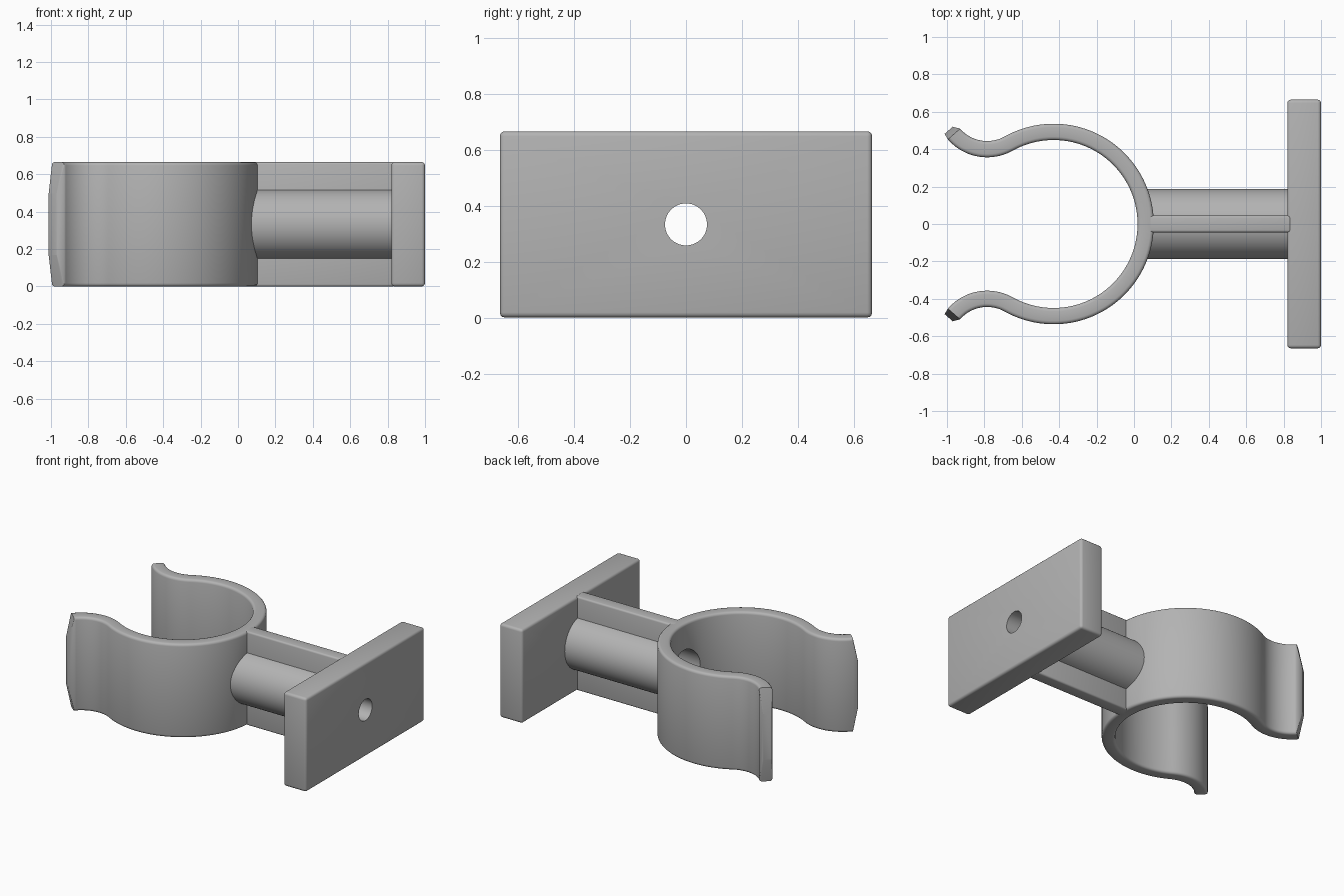
import bpy, bmesh
from math import sin, cos, pi, radians, atan2
from mathutils import Vector, Matrix

cube = bpy.data.objects.get("Cube")
if cube:
    bpy.data.objects.remove(cube, do_unlink=True)

HEIGHT = 0.665
MID = HEIGHT / 2
RING_X, RING_R = -0.43, 0.4925      # clip centre and centreline radius
LIP_X, LIP_Y, LIP_R = -0.785, 0.635, 0.235
WALL = 0.087

grey = bpy.data.materials.new("plain grey")
grey.use_nodes = True
grey.diffuse_color = (0.45, 0.45, 0.45, 1)
grey.node_tree.nodes["Principled BSDF"].inputs["Base Color"].default_value = (0.45, 0.45, 0.45, 1)


def make_object(name, bm):
    bmesh.ops.recalc_face_normals(bm, faces=bm.faces)
    mesh = bpy.data.meshes.new(name)
    bm.to_mesh(mesh)
    bm.free()
    obj = bpy.data.objects.new(name, mesh)
    bpy.context.collection.objects.link(obj)
    mesh.materials.append(grey)
    return obj


def activate(obj):
    bpy.ops.object.select_all(action='DESELECT')
    obj.select_set(True)
    bpy.context.view_layer.objects.active = obj


def block(name, x0, x1, depth, bevel):
    bm = bmesh.new()
    bmesh.ops.create_cube(bm, size=1)
    bmesh.ops.scale(bm, vec=(x1 - x0, depth, HEIGHT), verts=bm.verts)
    bmesh.ops.translate(bm, vec=((x0 + x1) / 2, 0, MID), verts=bm.verts)
    bmesh.ops.bevel(bm, geom=bm.edges[:], offset=bevel, segments=3, profile=0.5, affect='EDGES')
    return make_object(name, bm)


def x_cylinder(name, x0, x1, radius):
    bm = bmesh.new()
    bmesh.ops.create_cone(bm, cap_ends=True, segments=64, radius1=radius, radius2=radius, depth=x1 - x0)
    bmesh.ops.rotate(bm, matrix=Matrix.Rotation(pi / 2, 3, 'Y'), verts=bm.verts)
    bmesh.ops.translate(bm, vec=((x0 + x1) / 2, 0, MID), verts=bm.verts)
    return make_object(name, bm)


def cut(obj, cutter):
    activate(obj)
    mod = obj.modifiers.new("hole", 'BOOLEAN')
    mod.operation, mod.solver, mod.object = 'DIFFERENCE', 'EXACT', cutter
    bpy.ops.object.modifier_apply(modifier=mod.name)


def rounded_section(half_w, half_h, r):
    pts = []
    for k, (sx, sz) in enumerate([(1, 1), (-1, 1), (-1, -1), (1, -1)]):
        for i in range(4):
            a = k * pi / 2 + i * pi / 6
            pts.append((sx * (half_w - r) + r * cos(a), sz * (half_h - r) + r * sin(a)))
    return pts


# Clip centreline: (point, outward normal) from the middle of the ring to the +y tip
join = atan2(LIP_Y, LIP_X - RING_X)
half = []
for i in range(49):
    a = join * i / 48
    n = Vector((cos(a), sin(a), 0))
    half.append((Vector((RING_X, 0, 0)) + n * RING_R, n))
start, end = join + pi, radians(221)
for i in range(1, 21):
    a = start + (end - start) * i / 20
    n = Vector((cos(a), sin(a), 0))
    half.append((Vector((LIP_X, LIP_Y, 0)) + n * LIP_R, -n))
tangent = (half[-1][0] - half[-2][0]).normalized()


def flip(v):
    return Vector((v.x, -v.y, v.z))


# Full path, with a smaller section at each tip for the chamfered nose
full = rounded_section(WALL / 2, MID, 0.018)
nose = rounded_section(0.029, 0.165, 0.004)
stations = [(p, n, full) for p, n in half]
stations.append((half[-1][0] + tangent * 0.034 - half[-1][1] * 0.007, half[-1][1], nose))
stations = [(flip(p), flip(n), s) for p, n, s in reversed(stations[1:])] + stations

bm = bmesh.new()
rings = [[bm.verts.new(p + n * u + Vector((0, 0, MID + v))) for u, v in s] for p, n, s in stations]
for a, b in zip(rings, rings[1:]):
    for i in range(len(a)):
        j = (i + 1) % len(a)
        bm.faces.new((a[i], a[j], b[j], b[i]))
bm.faces.new(rings[0])
bm.faces.new(rings[-1])
clip = make_object("spring_clip", bm)

# Mounting plate, stem and stiffening web
plate = block("mounting_plate", 0.82, 1.0, 1.33, 0.018)
web = block("stiffening_web", 0.06, 0.84, 0.09, 0.012)
stem = x_cylinder("hollow_stem", 0.04, 0.83, 0.188)

# Screw hole in the plate, wider bore along the stem
screw_hole = x_cylinder("screw_hole_cutter", 0.7, 1.1, 0.075)
bore = x_cylinder("bore_cutter", -0.2, 0.9, 0.15)
cut(plate, screw_hole)
for part in (clip, web, stem):
    cut(part, bore)
for cutter in (screw_hole, bore):
    bpy.data.objects.remove(cutter, do_unlink=True)

for part in (clip, plate, web, stem):
    activate(part)
    bpy.ops.object.shade_smooth_by_angle(angle=radians(32))
